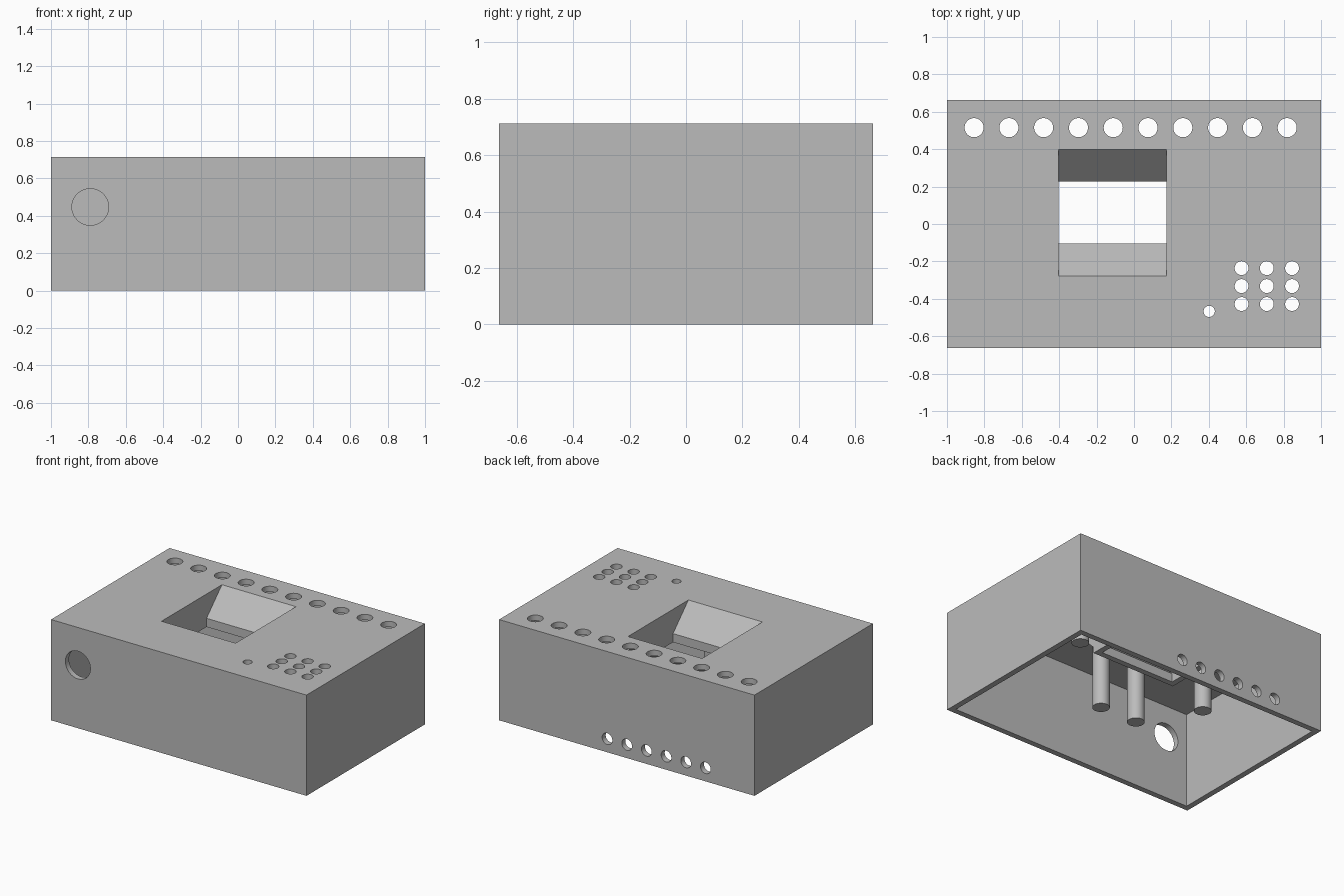
import bpy, bmesh
from mathutils import Matrix, Vector

cube = bpy.data.objects.get("Cube")
if cube:
    bpy.data.objects.remove(cube, do_unlink=True)

W, D, H = 2.0, 1.325, 0.713   # enclosure size
T = 0.04                      # wall thickness

grey = bpy.data.materials.new("matte_grey")
grey.use_nodes = True
grey.diffuse_color = (0.5, 0.5, 0.5, 1)
grey.node_tree.nodes["Principled BSDF"].inputs["Base Color"].default_value = (0.5, 0.5, 0.5, 1)


def finish(name, bm):
    bmesh.ops.recalc_face_normals(bm, faces=bm.faces)
    mesh = bpy.data.meshes.new(name)
    bm.to_mesh(mesh)
    bm.free()
    mesh.materials.append(grey)
    obj = bpy.data.objects.new(name, mesh)
    bpy.context.collection.objects.link(obj)
    return obj


def box(name, size, centre):
    bm = bmesh.new()
    bmesh.ops.create_cube(bm, size=1, matrix=Matrix.Translation(centre) @ Matrix.Diagonal((*size, 1)))
    return finish(name, bm)


def add_rod(bm, centre, radius, length, axis="Z"):
    turn = Matrix.Rotation(1.5707963, 4, "X") if axis == "Y" else Matrix.Identity(4)
    bmesh.ops.create_cone(bm, cap_ends=True, segments=40, radius1=radius, radius2=radius,
                          depth=length, matrix=Matrix.Translation(centre) @ turn)


def extrude_x(name, profile, x0, x1):
    bm = bmesh.new()
    face = bm.faces.new([bm.verts.new((x0, y, z)) for y, z in profile])
    new = bmesh.ops.extrude_face_region(bm, geom=[face])["geom"]
    bmesh.ops.translate(bm, vec=Vector((x1 - x0, 0, 0)),
                        verts=[v for v in new if isinstance(v, bmesh.types.BMVert)])
    return finish(name, bm)


def combine(target, tool, operation):
    tool.hide_render = True
    mod = target.modifiers.new(operation.lower(), "BOOLEAN")
    mod.operation, mod.solver, mod.object = operation, "EXACT", tool
    bpy.context.view_layer.objects.active = target
    bpy.ops.object.modifier_apply(modifier=mod.name)
    bpy.data.objects.remove(tool, do_unlink=True)


def smooth(obj):
    bpy.ops.object.select_all(action="DESELECT")
    obj.select_set(True)
    bpy.context.view_layer.objects.active = obj
    bpy.ops.object.shade_smooth_by_angle(angle=0.5)


# Open-bottomed shell
shell = box("enclosure_shell", (W, D, H), (0, 0, H / 2))
combine(shell, box("cavity", (W - 2 * T, D - 2 * T, H), (0, 0, H / 2 - T)), "DIFFERENCE")


# Display window: sloped front and back, straight ends, short collar below
def funnel(y0, y1, low, knee, top, cap):
    rise = top - knee
    return [(y0, low), (y0, knee), (y0 - rise, top), (y0 - rise, cap),
            (y1 + rise, cap), (y1 + rise, top), (y1, knee), (y1, low)]


X0, X1, Y0, Y1, LOW = -0.405, 0.175, -0.105, 0.227, 0.48
surround = extrude_x("window_surround", funnel(Y0 - T, Y1 + T, LOW, 0.522, 0.69, 0.7), X0 - T, X1 + T)
combine(shell, surround, "UNION")
opening = extrude_x("window_opening", funnel(Y0, Y1, LOW - 0.1, 0.541, H, H + 0.1), X0, X1)
combine(shell, opening, "DIFFERENCE")

# Round holes in the lid, front and back
holes = bmesh.new()
for i in range(10):
    add_rod(holes, (-0.855 + i * 0.186, 0.515, H), 0.051, 0.2)
for i in range(3):
    for j in range(3):
        add_rod(holes, (0.575 + i * 0.135, -0.236 - j * 0.096, H), 0.037, 0.2)
add_rod(holes, (0.402, -0.467, H), 0.03, 0.2)
add_rod(holes, (-0.79, -D / 2, 0.447), 0.098, 0.2, "Y")
for i in range(6):
    add_rod(holes, (0.153 - i * 0.154, D / 2, 0.095), 0.04, 0.2, "Y")
combine(shell, finish("hole_cutters", holes), "DIFFERENCE")
smooth(shell)

# Mounting posts hanging from the lid
POST_LOW, POST_TOP = 0.23, 0.69
for n, (x, y) in enumerate([(0.01, -0.315), (-0.28, -0.315), (-0.515, 0.068), (0.64, 0.23)], 1):
    bm = bmesh.new()
    add_rod(bm, (x, y, (POST_LOW + POST_TOP) / 2), 0.056, POST_TOP - POST_LOW)
    smooth(finish(f"mounting_post_{n}", bm))
